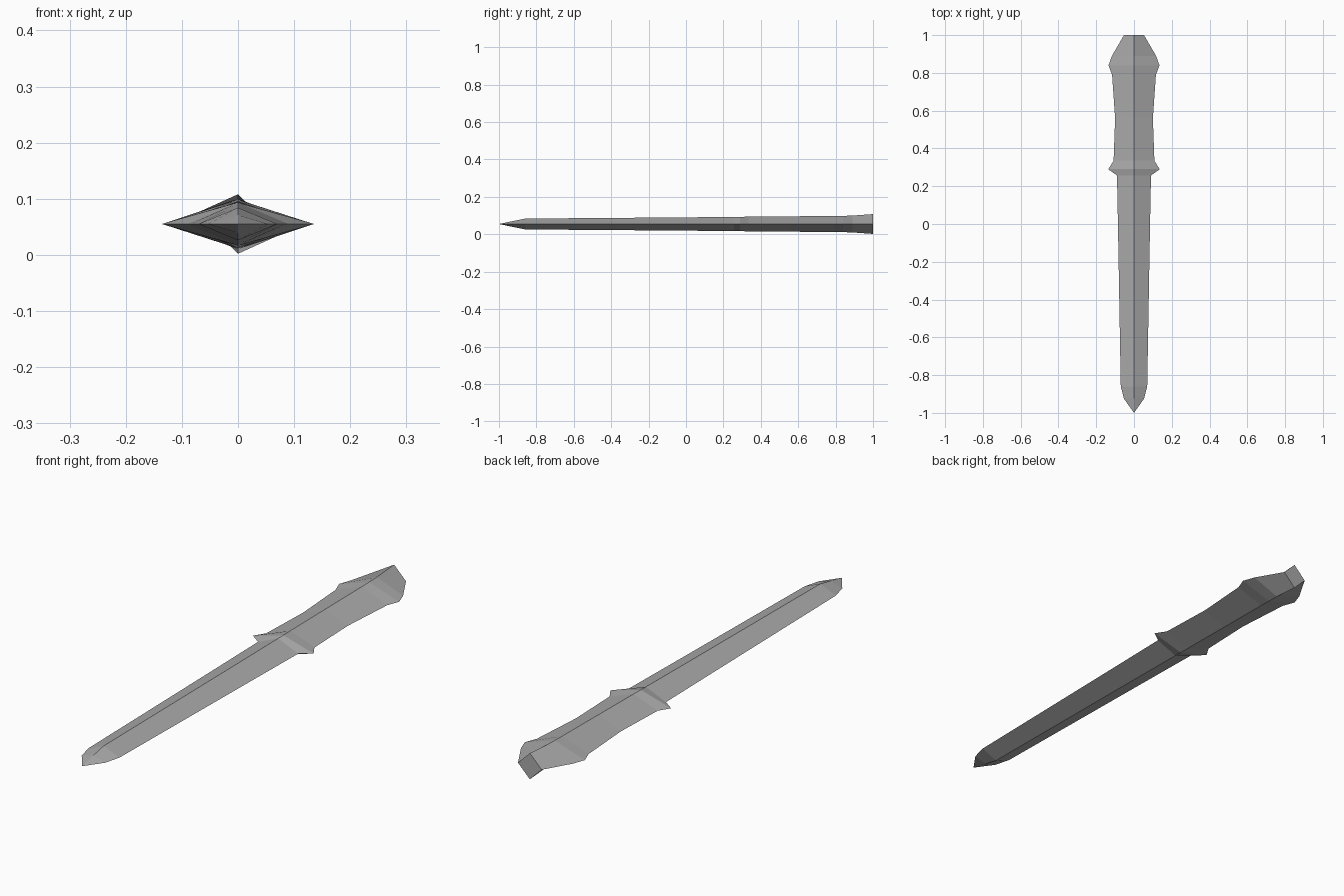
import bpy
import bmesh

cube = bpy.data.objects.get("Cube")
if cube:
    bpy.data.objects.remove(cube, do_unlink=True)

CENTRE_Z = 0.055

# Plain grey metal
grey = bpy.data.materials.new("grey_metal")
grey.use_nodes = True
colour = (0.4, 0.4, 0.4, 1)
grey.diffuse_color = colour
grey.node_tree.nodes["Principled BSDF"].inputs["Base Color"].default_value = colour

# Diamond sections from pommel to blade: position, half width, half height
sections = [
    (1.0, 0.053, 0.053), (0.89, 0.117, 0.045), (0.84, 0.135, 0.0435),
    (0.79, 0.116, 0.043), (0.56, 0.10, 0.041), (0.335, 0.108, 0.039),
    (0.29, 0.136, 0.0385), (0.257, 0.09, 0.038), (0.0, 0.085, 0.0355),
    (-0.86, 0.07, 0.029), (-0.925, 0.053, 0.016),
]

bm = bmesh.new()
rings = [[bm.verts.new((x, y, CENTRE_Z + z))
          for x, z in ((w, 0), (0, h), (-w, 0), (0, -h))]
         for y, w, h in sections]

# Skin neighbouring sections
for a, b in zip(rings, rings[1:]):
    for i in range(4):
        j = (i + 1) % 4
        bm.faces.new((a[i], a[j], b[j], b[i]))

# Flat pommel end and pointed tip
bm.faces.new(rings[0])
tip = bm.verts.new((0, -1, CENTRE_Z))
for i in range(4):
    bm.faces.new((rings[-1][i], rings[-1][(i + 1) % 4], tip))

bmesh.ops.recalc_face_normals(bm, faces=bm.faces)
mesh = bpy.data.meshes.new("sword")
bm.to_mesh(mesh)
bm.free()
mesh.materials.append(grey)
bpy.context.collection.objects.link(bpy.data.objects.new("sword", mesh))
